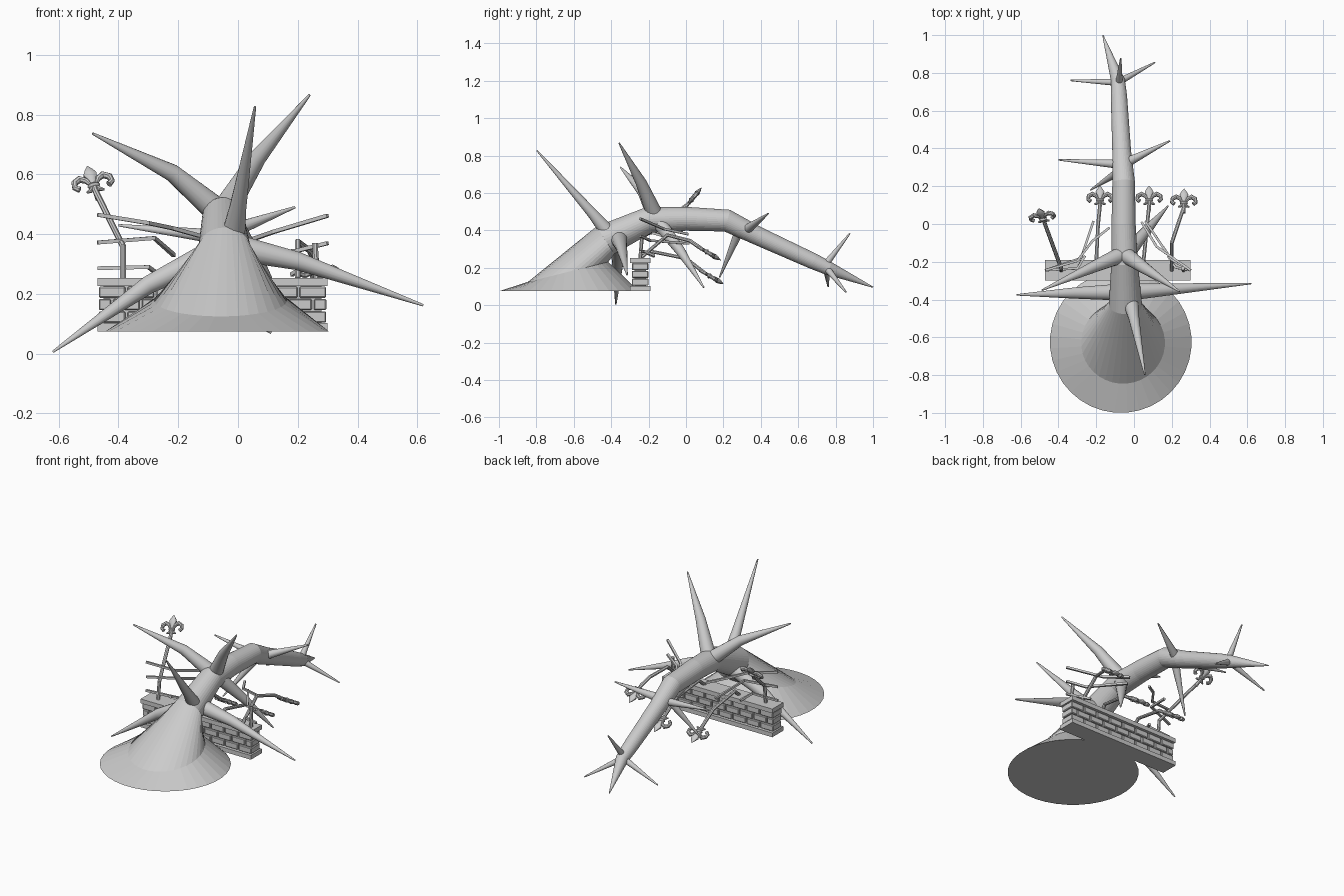
import bpy, bmesh, math, random
from mathutils import Vector, Matrix

if "Cube" in bpy.data.objects:
    bpy.data.objects.remove(bpy.data.objects["Cube"])

random.seed(3)


def finish(bm, name, smooth=True):
    bmesh.ops.recalc_face_normals(bm, faces=bm.faces)
    me = bpy.data.meshes.new(name)
    bm.to_mesh(me)
    bm.free()
    ob = bpy.data.objects.new(name, me)
    bpy.context.collection.objects.link(ob)
    if smooth:
        bpy.ops.object.select_all(action='DESELECT')
        ob.select_set(True)
        bpy.context.view_layer.objects.active = ob
        bpy.ops.object.shade_smooth_by_angle(angle=math.radians(35))
    return ob


def sweep(bm, pts, radii, sides=12, normals=None, matrix=Matrix(), ref=None):
    """Capped tube through pts; normals optionally override ring directions."""
    pts = [Vector(p) for p in pts]
    axis = pts[-1] - pts[0]
    k = min(range(3), key=lambda i: abs(axis[i]))
    ref = Vector(ref or [1.0 if i == k else 0.0 for i in range(3)])
    rings = []
    for i, p in enumerate(pts):
        t = Vector()
        if i:
            t += (p - pts[i - 1]).normalized()
        if i < len(pts) - 1:
            t += (pts[i + 1] - p).normalized()
        if normals and i in normals:
            t = Vector(normals[i])
        t.normalize()
        u = (ref - t * ref.dot(t)).normalized()
        v = t.cross(u)
        rings.append([bm.verts.new(matrix @ (p + radii[i] * (
            u * math.cos(a) + v * math.sin(a))))
            for a in (2 * math.pi * (j + .5) / sides for j in range(sides))])
    for a, b in zip(rings, rings[1:]):
        for j in range(sides):
            n = (j + 1) % sides
            bm.faces.new((a[j], a[n], b[n], b[j]))
    bm.faces.new(rings[0][::-1])
    bm.faces.new(rings[-1])


def tube(name, pts, radii, sides=12, normals=None, smooth=True, ref=None):
    bm = bmesh.new()
    if not isinstance(radii, (list, tuple)):
        radii = [radii] * len(pts)
    sweep(bm, pts, radii, sides, normals, ref=ref)
    return finish(bm, name, smooth)


def box(name, lo, hi, bevel=0.0):
    bm = bmesh.new()
    lo, hi = Vector(lo), Vector(hi)
    m = Matrix.Translation((lo + hi) / 2) @ Matrix.Diagonal((*(hi - lo), 1))
    bmesh.ops.create_cube(bm, size=1, matrix=m)
    if bevel:
        bmesh.ops.bevel(bm, geom=bm.edges[:], offset=bevel, segments=1, affect='EDGES')
    return finish(bm, name, False)


# Fallen trunk: flared root, arch, drooping pointed crown
tube("trunk",
     [(-.07, -.625, .075), (-.058, -.63, .178), (-.045, -.43, .348), (-.05, -.2, .455),
      (-.055, .0, .462), (-.055, .22, .452), (-.065, .38, .372), (-.08, .68, .235),
      (-.085, .76, .198), (-.165, 1.0, .096)],
     [.375, .222, .088, .07, .064, .06, .05, .043, .037, .003], 36,
     {0: (0, 0, 1), 1: (0, -.24, .97)}, smooth=False, ref=(1, 0, 0))

# Bare branches: tapering, some with a kink
branches = {
    "upper_left": ([(-.06, -.16, .47), (-.22, -.23, .605), (-.487, -.35, .737)], .045),
    "upper_right": ([(-.05, -.16, .47), (.065, -.24, .655), (.24, -.357, .866)], .045),
    "upper_front": ([(-.02, -.4, .37), (.0, -.5, .49), (.057, -.797, .827)], .043),
    "lower_left": ([(-.04, -.36, .36), (-.3, -.365, .23), (-.62, -.375, .006)], .047),
    "lower_right": ([(-.03, -.36, .36), (.2, -.345, .31), (.62, -.315, .162)], .047),
    "drooping": ([(-.03, -.15, .45), (.07, -.03, .29), (.18, .095, .095)], .04),
    "middle_right": ([(-.05, .32, .4), (.19, .44, .49)], .028),
    "middle_left": ([(-.06, .315, .39), (-.4, .34, .43)], .026),
    "middle_down": ([(-.06, .29, .41), (-.23, .18, .15)], .026),
    "crown_up": ([(-.08, .74, .21), (-.07, .877, .385)], .02),
    "crown_right": ([(-.085, .75, .2), (.11, .855, .07)], .02),
    "crown_left": ([(-.085, .75, .2), (-.335, .76, .1)], .02),
}
for name, (pts, r) in branches.items():
    radii = [r, .004] if len(pts) == 2 else [r, r * .66, .004]
    tube(name + "_branch", pts, radii, 16)

# Low brick wall with plinth and coping
X0, X1 = -.47, .30
box("wall_base", (X0, -.3, .075), (X1, -.19, .102))
box("wall_coping", (X0, -.3, .226), (X1, -.19, .253))
box("wall_mortar", (X0 + .02, -.276, .1), (X1 - .02, -.214, .228))
pitch, height = .096, .0415
for row in range(3):
    x = X0 + .004 - (pitch / 2 if row % 2 else 0)
    while x < X1 - .01:
        a, b = max(x, X0 + .004), min(x + pitch - .007, X1 - .004)
        j = random.uniform(0, .003)
        if b - a > .02:
            z = .102 + row * height
            box("brick", (a, -.287 - j, z + .002), (b, -.203 + j, z + height - .002), .004)
        x += pitch

# Broken and bent rails, pushed back by the trunk
rails = [
    [(-.47, -.245, .465), (-.3, -.195, .437), (-.22, -.09, .42), (-.13, -.02, .395)],
    [(-.47, -.245, .372), (-.28, -.18, .387), (-.215, .015, .33)],
    [(-.47, -.245, .286), (-.3, -.235, .29), (-.26, -.17, .26)],
    [(.3, -.245, .462), (.12, -.12, .408), (.04, .01, .38)],
    [(.3, -.245, .37), (.2, -.19, .345), (.06, .015, .33)],
    [(.3, -.245, .286), (.22, -.23, .29), (.18, -.17, .265)],
]
for pts in rails:
    tube("fence_rail", pts, .009, 4, smooth=False)


def finial(tip, direction, side):
    """Three-petalled ornament in a local x-z plane, standing on its stem end."""
    z = Vector(direction).normalized()
    x = (Vector(side) - z * Vector(side).dot(z)).normalized()
    y = z.cross(x)
    m = Matrix.Translation(Vector(tip)) @ Matrix((x, y, z)).transposed().to_4x4()
    bm = bmesh.new()
    sweep(bm, [(0, 0, -.03), (0, 0, .03)], [.01, .01], 8, matrix=m)
    bmesh.ops.create_uvsphere(bm, u_segments=12, v_segments=6, radius=1, matrix=m @
                              Matrix.Translation((0, 0, .03)) @ Matrix.Diagonal((.022, .015, .009, 1)))
    sweep(bm, [(0, 0, .03), (0, 0, .055), (0, 0, .08), (0, 0, .1), (0, 0, .118)],
          [.008, .015, .024, .014, .001], 10, matrix=m @ Matrix.Diagonal((1, .6, 1, 1)))
    for s in (-1, 1):
        sweep(bm, [(s * .008, 0, .032), (s * .02, 0, .056), (s * .04, 0, .068), (s * .06, 0, .056),
                   (s * .064, 0, .036), (s * .05, 0, .024)],
              [.006, .01, .013, .012, .01, .011], 8, matrix=m, ref=(0, 1, 0))
        sweep(bm, [(s * .006, 0, .028), (s * .016, 0, .01), (s * .03, 0, .006)],
              [.006, .008, .004], 8, matrix=m, ref=(0, 1, 0))
    finish(bm, "finial")


# Bent posts that still carry their finials
posts = [
    ([(-.385, -.245, .25), (-.385, -.235, .36), (-.475, .01, .54)], (-.25, .62, .75)),
    ([(-.2, -.245, .25), (-.2, -.2, .29), (-.19, -.0, .25), (-.18, .1, .172)], (0, .85, -.5)),
    ([(.04, -.245, .25), (.05, -.2, .29), (.07, .0, .25), (.08, .1, .172)], (0, .85, -.5)),
    ([(.2, -.245, .25), (.2, -.1, .375), (.24, .02, .345), (.263, .085, .3)], (.02, .85, -.5)),
]
for pts, d in posts:
    tube("fence_post", pts, .0105, 8)
    finial(pts[-1], d, (1, 0, 0))

# Snapped post without finial
tube("snapped_post", [(.262, -.245, .25), (.258, -.235, .37)], .0105, 8)
